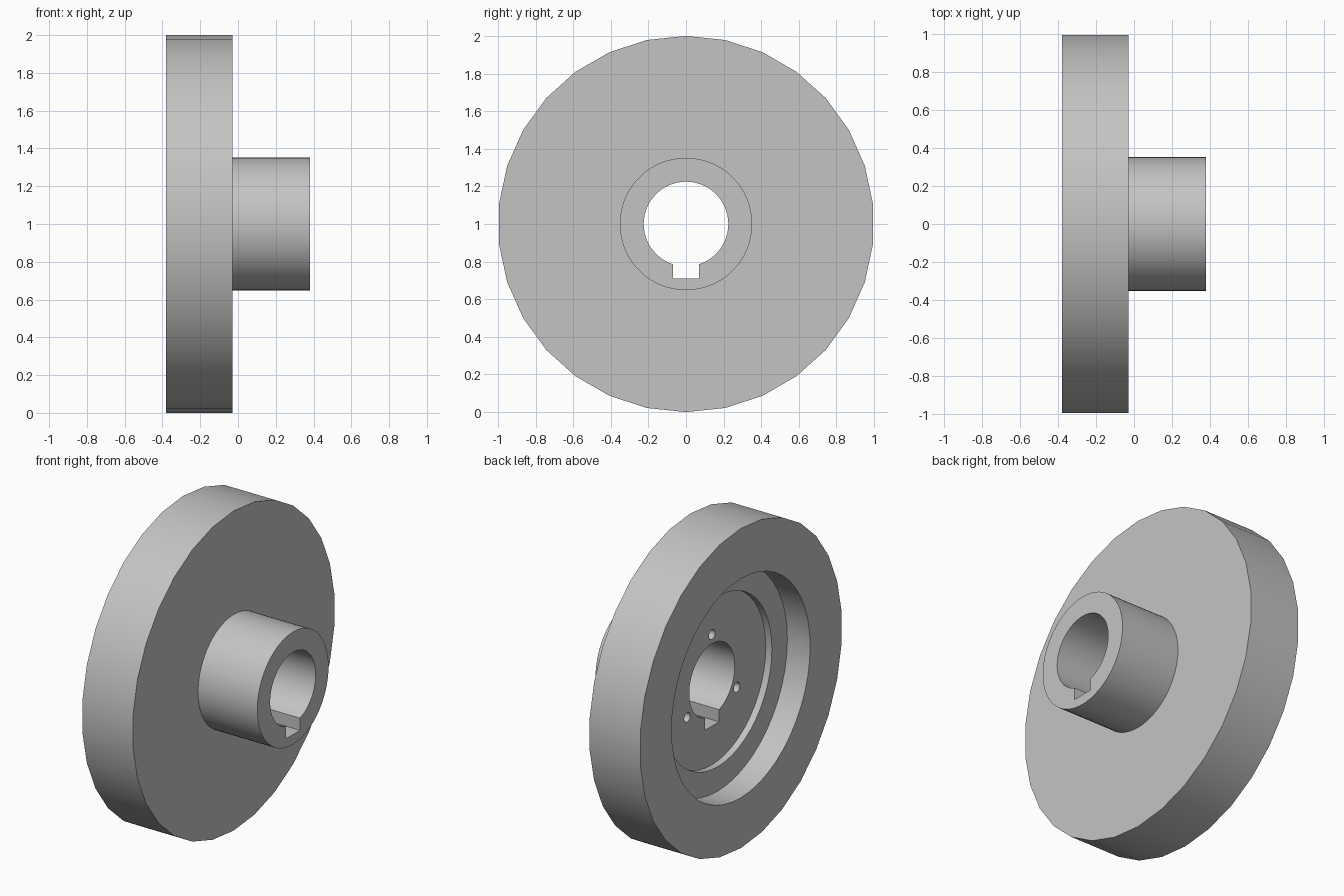
import bpy, bmesh
from math import sin, cos, radians
from mathutils import Matrix, Vector

cube = bpy.data.objects.get("Cube")
if cube:
    bpy.data.objects.remove(cube, do_unlink=True)

AXIS_Z = 1.0                                   # height of the axle line
BACK, STEP, FRONT = -0.38, -0.03, 0.38         # disc back, disc front, hub end
TO_X = Matrix(((0, 0, 1), (1, 0, 0), (0, 1, 0))).to_4x4()   # lay the axis along x

metal = bpy.data.materials.new("plain grey")
metal.use_nodes = True
grey = (0.55, 0.55, 0.55, 1)
metal.diffuse_color = grey
metal.node_tree.nodes["Principled BSDF"].inputs["Base Color"].default_value = grey


def finish(name, bm):
    mesh = bpy.data.meshes.new(name)
    bmesh.ops.recalc_face_normals(bm, faces=bm.faces)
    bm.to_mesh(mesh)
    bm.free()
    mesh.materials.append(metal)
    obj = bpy.data.objects.new(name, mesh)
    bpy.context.collection.objects.link(obj)
    return obj


def cylinder(name, radius, x0, x1, sides, y=0.0, z=0.0):
    bm = bmesh.new()
    place = Matrix.Translation(((x0 + x1) / 2, y, AXIS_Z + z)) @ TO_X
    bmesh.ops.create_cone(bm, cap_ends=True, segments=sides, radius1=radius,
                          radius2=radius, depth=x1 - x0, matrix=place)
    return finish(name, bm)


def box(name, low, high):
    bm = bmesh.new()
    low, high = Vector(low), Vector(high)
    place = Matrix.Translation((low + high) / 2) @ Matrix.Diagonal((high - low).to_4d())
    place[3][3] = 1
    bmesh.ops.create_cube(bm, size=1, matrix=place)
    return finish(name, bm)


def combine(target, tool, operation):
    mod = target.modifiers.new(tool.name, "BOOLEAN")
    mod.operation, mod.solver, mod.object = operation, "EXACT", tool
    bpy.context.view_layer.objects.active = target
    bpy.ops.object.modifier_apply(modifier=mod.name)
    bpy.data.objects.remove(tool, do_unlink=True)


# Disc with the hub joined to its front
wheel = cylinder("flanged_hub", 1.0, BACK, STEP, 30)
combine(wheel, cylinder("hub", 0.352, STEP - 0.05, FRONT, 60), "UNION")

# Stepped recess in the back of the disc
combine(wheel, cylinder("outer_recess", 0.685, BACK - 0.1, BACK + 0.158, 48), "DIFFERENCE")
combine(wheel, cylinder("inner_recess", 0.532, BACK - 0.1, BACK + 0.2, 48), "DIFFERENCE")

# Bore and keyway, right through
combine(wheel, cylinder("bore", 0.225, -0.6, 0.6, 60), "DIFFERENCE")
combine(wheel, box("keyway", (-0.6, -0.07, 0.71), (0.6, 0.07, 0.9)), "DIFFERENCE")

# Three blind screw holes around the bore
for angle in (90, 210, 330):
    a = radians(angle)
    hole = cylinder("screw_hole", 0.03, BACK + 0.1, BACK + 0.4, 20,
                    0.283 * cos(a), 0.283 * sin(a))
    combine(wheel, hole, "DIFFERENCE")

bpy.ops.object.select_all(action="DESELECT")
wheel.select_set(True)
bpy.context.view_layer.objects.active = wheel
bpy.ops.object.shade_smooth_by_angle(angle=radians(30))
